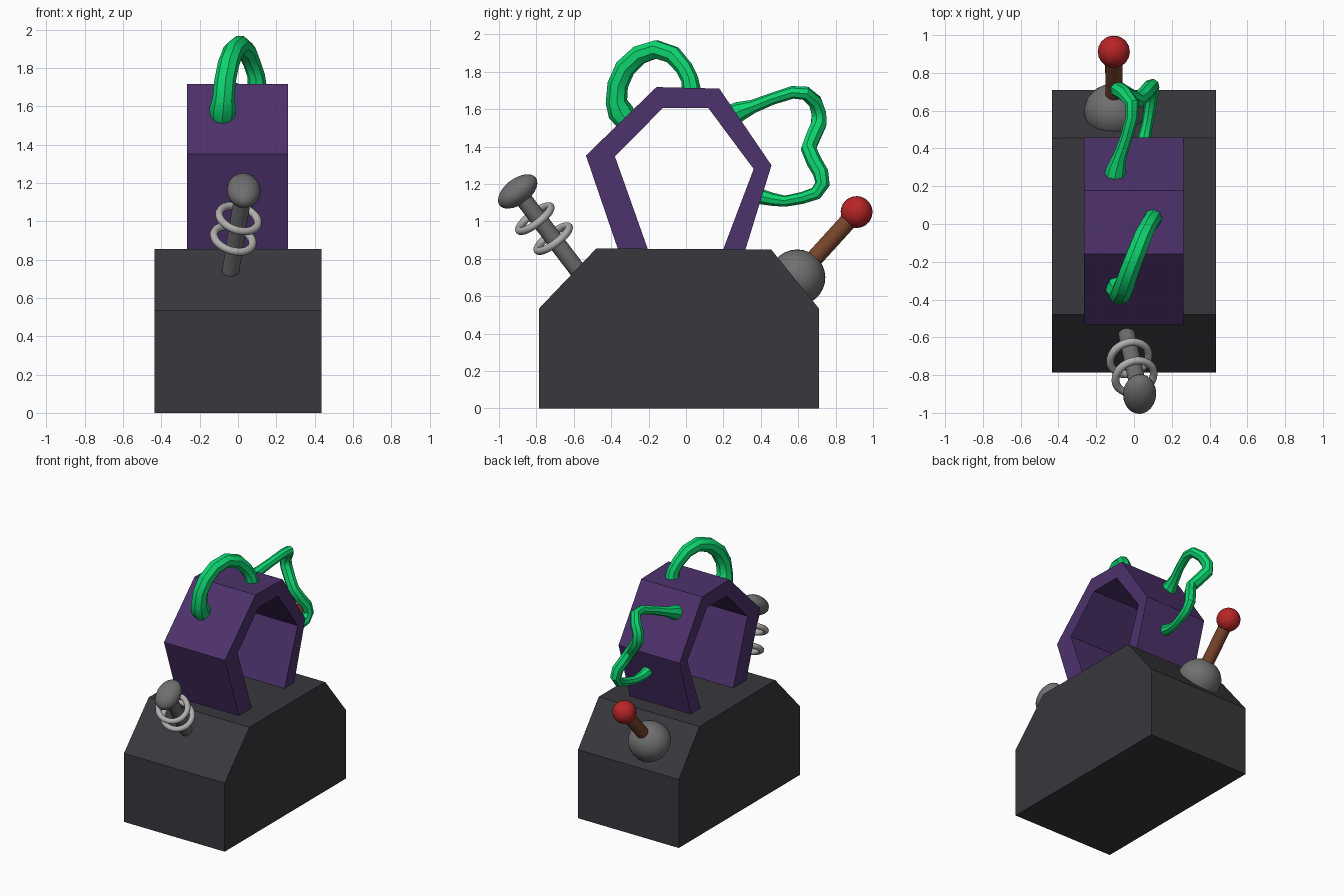
import bpy, bmesh, math
from mathutils import Vector, Matrix

if "Cube" in bpy.data.objects:
    bpy.data.objects.remove(bpy.data.objects["Cube"])


def material(name, rgb):
    m = bpy.data.materials.new(name)
    m.diffuse_color = (*rgb, 1)
    m.use_nodes = True
    m.node_tree.nodes["Principled BSDF"].inputs["Base Color"].default_value = m.diffuse_color
    return m


CHARCOAL = material("charcoal", (0.04, 0.039, 0.046))
PURPLE = material("purple", (0.075, 0.032, 0.15))
GREEN = material("green", (0.004, 0.66, 0.16))
GREY = material("grey", (0.16, 0.16, 0.16))
LIGHT = material("light_grey", (0.44, 0.43, 0.42))
BROWN = material("brown", (0.19, 0.06, 0.025))
RED = material("red", (0.48, 0.018, 0.02))


def add(name, bm, mat, smooth=False):
    bmesh.ops.recalc_face_normals(bm, faces=bm.faces)
    mesh = bpy.data.meshes.new(name)
    bm.to_mesh(mesh)
    bm.free()
    mesh.materials.append(mat)
    ob = bpy.data.objects.new(name, mesh)
    bpy.context.collection.objects.link(ob)
    if smooth:
        bpy.ops.object.select_all(action='DESELECT')
        ob.select_set(True)
        bpy.context.view_layer.objects.active = ob
        bpy.ops.object.shade_smooth_by_angle(angle=math.radians(40))
    return ob


def place(center, axis, scale=(1, 1, 1)):
    """Matrix with local z along axis, local x staying close to world x."""
    z = Vector(axis).normalized()
    y = z.cross(Vector((1, 0, 0))).normalized()
    x = y.cross(z)
    rot = Matrix((x, y, z)).transposed().to_4x4()
    return Matrix.Translation(center) @ rot @ Matrix.Diagonal((*scale, 1))


def extrude_x(name, profile, x0, x1, mat):
    """Solid prism from a closed (y, z) profile."""
    bm = bmesh.new()
    face = bm.faces.new([bm.verts.new((x0, y, z)) for y, z in profile])
    new = bmesh.ops.extrude_face_region(bm, geom=[face])["geom"]
    bmesh.ops.translate(bm, vec=(x1 - x0, 0, 0),
                        verts=[v for v in new if isinstance(v, bmesh.types.BMVert)])
    return add(name, bm, mat)


def rod(name, a, b, r, mat):
    a, b = Vector(a), Vector(b)
    bm = bmesh.new()
    bmesh.ops.create_cone(bm, cap_ends=True, segments=20, radius1=r, radius2=r,
                          depth=(b - a).length, matrix=place((a + b) / 2, b - a))
    return add(name, bm, mat, True)


def ball(name, center, axis, radii, mat):
    bm = bmesh.new()
    bmesh.ops.create_uvsphere(bm, u_segments=24, v_segments=14, radius=1,
                              matrix=place(center, axis, radii))
    return add(name, bm, mat, True)


def ring(name, center, axis, major, minor, mat, n=32, k=10):
    bm = bmesh.new()
    loops = []
    for i in range(n):
        a = 2 * math.pi * i / n
        row = []
        for j in range(k):
            b = 2 * math.pi * j / k
            d = major + minor * math.cos(b)
            row.append(bm.verts.new((d * math.cos(a), d * math.sin(a), minor * math.sin(b))))
        loops.append(row)
    for i in range(n):
        p, q = loops[i], loops[(i + 1) % n]
        for j in range(k):
            bm.faces.new((p[j], q[j], q[(j + 1) % k], p[(j + 1) % k]))
    bm.transform(place(center, axis))
    return add(name, bm, mat, True)


def tube(name, points, mat):
    """Cable along (x, y, z, radius) points."""
    cu = bpy.data.curves.new(name + "_path", 'CURVE')
    cu.dimensions = '3D'
    cu.bevel_depth = 1
    cu.bevel_resolution = 2
    cu.use_fill_caps = True
    sp = cu.splines.new('POLY')
    sp.points.add(len(points) - 1)
    for p, (x, y, z, r) in zip(sp.points, points):
        p.co = (x, y, z, 1)
        p.radius = r
    tmp = bpy.data.objects.new(name + "_path", cu)
    bpy.context.collection.objects.link(tmp)
    bpy.context.view_layer.update()
    bm = bmesh.new()
    mesh = bpy.data.meshes.new_from_object(tmp.evaluated_get(bpy.context.evaluated_depsgraph_get()))
    bm.from_mesh(mesh)
    bmesh.ops.remove_doubles(bm, verts=bm.verts, dist=1e-4)
    bpy.data.objects.remove(tmp)
    bpy.data.meshes.remove(mesh)
    return add(name, bm, mat, True)


# Base block with sloped front and back shoulders
extrude_x("base", [(-0.785, 0), (-0.785, 0.535), (-0.48, 0.855),
                   (0.455, 0.85), (0.71, 0.535), (0.71, 0)], -0.435, 0.435, CHARCOAL)

# Angular arch standing on the base
outer = [(-0.36, 0.84), (-0.535, 1.352), (-0.158, 1.718), (0.178, 1.71), (0.457, 1.3), (0.315, 0.84)]
inner = [(0.195, 0.84), (0.362, 1.28), (0.12, 1.605), (-0.125, 1.605), (-0.38, 1.347), (-0.2, 0.84)]
extrude_x("arch", outer + inner, -0.265, 0.262, PURPLE)

# Front cable looping over the arch
tube("front_cable", [
    (-0.08, -0.31, 1.53, 0.06), (-0.08, -0.35, 1.585, 0.07), (-0.075, -0.372, 1.64, 0.058),
    (-0.068, -0.365, 1.73, 0.056), (-0.05, -0.325, 1.82, 0.056), (-0.025, -0.25, 1.89, 0.054),
    (0.01, -0.16, 1.92, 0.052), (0.045, -0.07, 1.89, 0.05), (0.075, -0.01, 1.82, 0.046),
    (0.095, 0.02, 1.76, 0.046), (0.1, 0.03, 1.69, 0.052)], GREEN)

# Rear cable winding down behind the arch
tube("rear_cable", [
    (-0.1, 0.245, 1.565, 0.06), (-0.095, 0.29, 1.59, 0.052), (-0.075, 0.36, 1.615, 0.036),
    (-0.04, 0.46, 1.655, 0.032), (-0.01, 0.57, 1.69, 0.034), (-0.01, 0.64, 1.685, 0.037),
    (-0.05, 0.69, 1.64, 0.04), (-0.085, 0.71, 1.58, 0.042), (-0.08, 0.71, 1.52, 0.044),
    (-0.02, 0.675, 1.44, 0.042), (0.02, 0.655, 1.39, 0.042), (0.055, 0.685, 1.32, 0.042),
    (0.085, 0.72, 1.26, 0.042), (0.095, 0.73, 1.2, 0.04), (0.095, 0.695, 1.15, 0.036),
    (0.085, 0.62, 1.125, 0.032), (0.07, 0.53, 1.108, 0.03), (0.055, 0.46, 1.118, 0.035),
    (0.05, 0.39, 1.135, 0.042)], GREEN)

# Front lever: rod, flattened knob and two rings
low, high = Vector((-0.045, -0.55, 0.70)), Vector((0.03, -0.9, 1.16))
axis = high - low
rod("front_lever_rod", low, high, 0.045, GREY)
ball("front_lever_knob", high, axis, (0.088, 0.122, 0.068), GREY)
for i, c in enumerate([(0.003, -0.808, 1.015), (-0.025, -0.71, 0.908)]):
    ring(f"front_lever_ring_{i + 1}", c, axis + Vector((0.08, 0, 0)), 0.105, 0.021, LIGHT)

# Rear lever: dome socket, stick and ball
slope = Vector((0, 0.32, 0.26))
tip = Vector((-0.107, 0.912, 1.05))
ball("rear_lever_socket", (-0.105, 0.595, 0.70), slope, (0.16, 0.15, 0.15), GREY)
rod("rear_lever_stick", (-0.105, 0.63, 0.74), tip, 0.046, BROWN)
ball("rear_lever_ball", tip, tip - Vector((-0.105, 0.63, 0.74)), (0.085, 0.085, 0.085), RED)
